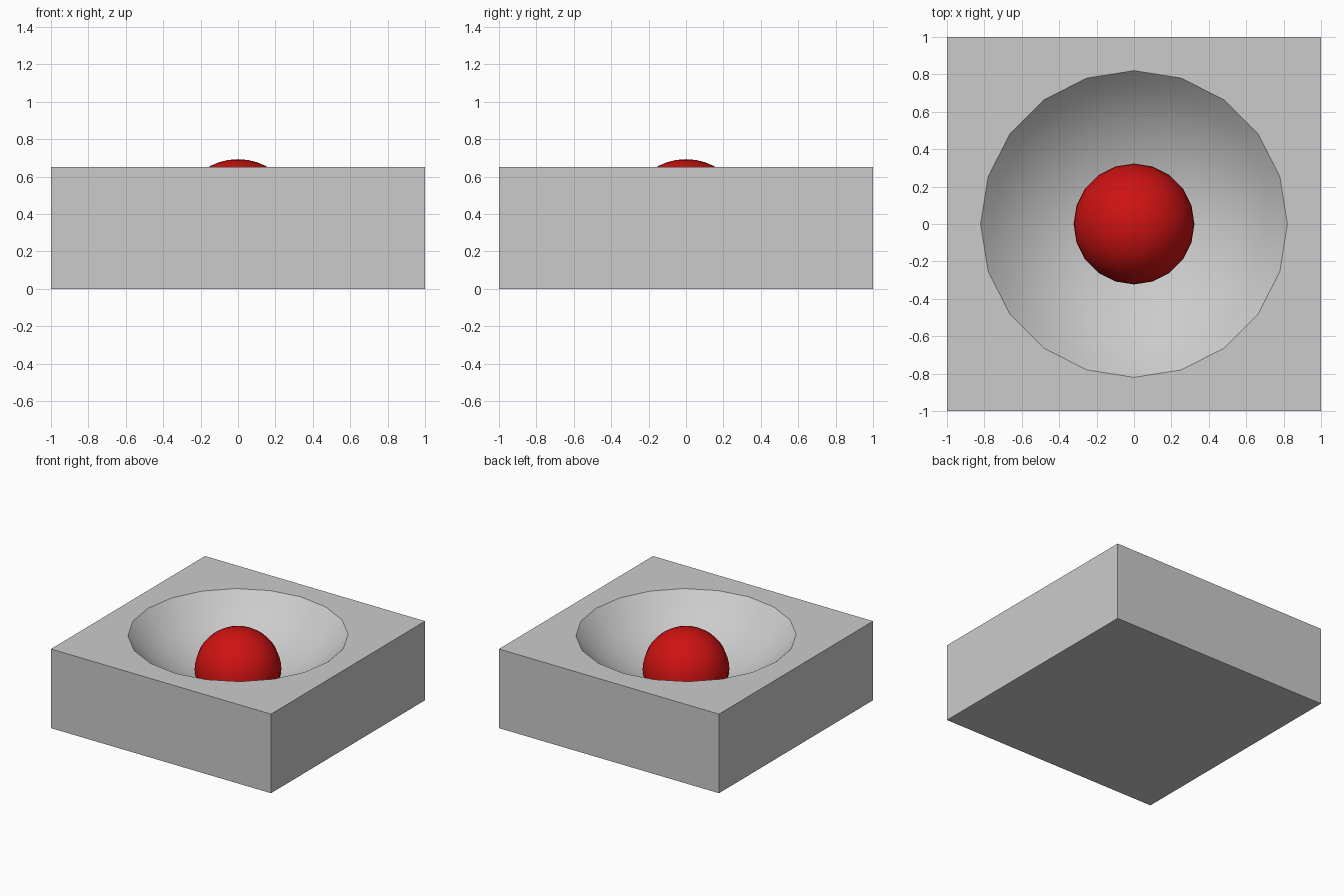
import bpy, bmesh
from math import sin, cos, pi, asin, sqrt

cube = bpy.data.objects.get("Cube")
if cube:
    bpy.data.objects.remove(cube, do_unlink=True)

SEGMENTS = 20
HEIGHT = 0.65
RIM = 0.82            # bowl radius at the top face
BOWL_RADIUS = 1.1     # radius of the sphere the bowl is scooped from
BALL_RADIUS = 0.323
BALL_Z = 0.37


def make_material(name, rgb):
    mat = bpy.data.materials.new(name)
    mat.use_nodes = True
    color = (*rgb, 1)
    mat.diffuse_color = color
    mat.node_tree.nodes["Principled BSDF"].inputs["Base Color"].default_value = color
    return mat


def add_object(name, bm, mat):
    bmesh.ops.recalc_face_normals(bm, faces=bm.faces)
    mesh = bpy.data.meshes.new(name)
    bm.to_mesh(mesh)
    bm.free()
    mesh.materials.append(mat)
    obj = bpy.data.objects.new(name, mesh)
    bpy.context.collection.objects.link(obj)
    bpy.ops.object.select_all(action='DESELECT')
    obj.select_set(True)
    bpy.context.view_layer.objects.active = obj
    bpy.ops.object.shade_smooth_by_angle(angle=pi / 6)
    return obj


def ring(bm, radius, z):
    angles = [2 * pi * i / SEGMENTS for i in range(SEGMENTS)]
    return [bm.verts.new((radius * cos(a), radius * sin(a), z)) for a in angles]


# Square block with an open top
bm = bmesh.new()
bmesh.ops.create_cube(bm, size=1)
for v in bm.verts:
    v.co = (v.co.x * 2, v.co.y * 2, (v.co.z + 0.5) * HEIGHT)
top = max(bm.faces, key=lambda f: f.calc_center_median().z)
outline = list(top.edges)
bmesh.ops.delete(bm, geom=[top], context='FACES_ONLY')

# Spherical bowl, ring by ring from the rim down to its lowest point
center_z = HEIGHT + sqrt(BOWL_RADIUS ** 2 - RIM ** 2)
steps = 8
rim_angle = asin(RIM / BOWL_RADIUS)
rings = []
for k in range(steps, 0, -1):
    t = rim_angle * k / steps
    rings.append(ring(bm, BOWL_RADIUS * sin(t), center_z - BOWL_RADIUS * cos(t)))
pole = bm.verts.new((0, 0, center_z - BOWL_RADIUS))
for i in range(SEGMENTS):
    j = (i + 1) % SEGMENTS
    for a, b in zip(rings, rings[1:]):
        bm.faces.new((a[i], a[j], b[j], b[i]))
    bm.faces.new((rings[-1][i], rings[-1][j], pole))

# Flat top between the square outline and the rim
rim_edges = [bm.edges.get((rings[0][i - 1], rings[0][i])) for i in range(SEGMENTS)]
bmesh.ops.triangle_fill(bm, use_beauty=True, edges=outline + rim_edges, normal=(0, 0, 1))
add_object("block_with_bowl", bm, make_material("light_grey", (0.6, 0.6, 0.6)))

# Ball resting in the bowl
bm = bmesh.new()
bmesh.ops.create_uvsphere(bm, u_segments=SEGMENTS, v_segments=SEGMENTS, radius=BALL_RADIUS)
bmesh.ops.translate(bm, verts=bm.verts, vec=(0, 0, BALL_Z))
add_object("ball", bm, make_material("red", (0.62, 0.006, 0.006)))
